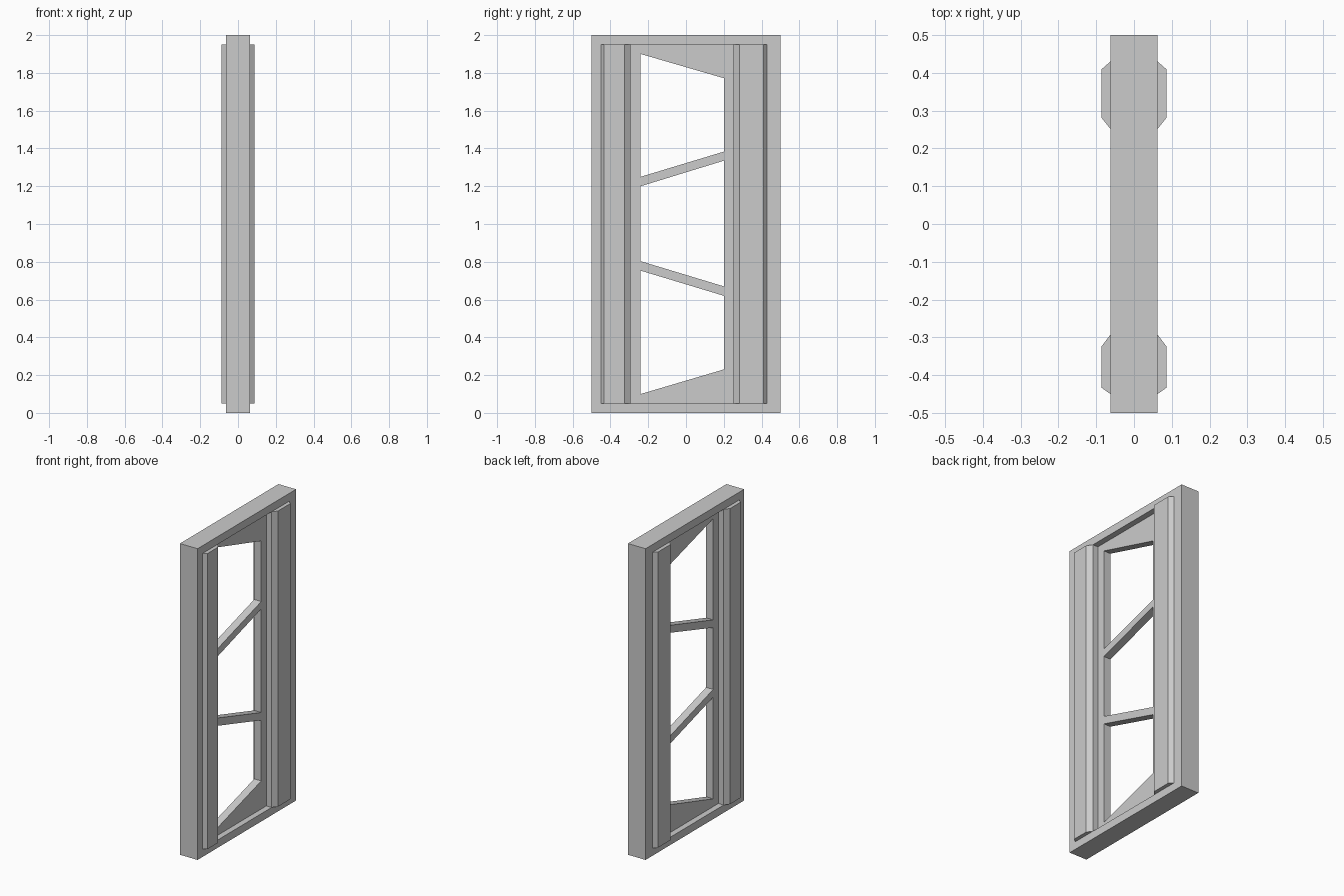
import bpy
from mathutils import Matrix

if "Cube" in bpy.data.objects:
    bpy.data.objects.remove(bpy.data.objects["Cube"])

# local sketch axes (u, v, depth) -> world (y, z, x)
SIDE = Matrix(((0, 0, 1, 0), (1, 0, 0, 0), (0, 1, 0, 0), (0, 0, 0, 1)))


def plate(name, loops, half_depth, matrix):
    """Filled outline (first loop) with holes (other loops), extruded both ways."""
    cu = bpy.data.curves.new(name, 'CURVE')
    cu.dimensions = '2D'
    cu.fill_mode = 'BOTH'
    cu.extrude = half_depth
    for pts in loops:
        s = cu.splines.new('POLY')
        s.points.add(len(pts) - 1)
        for p, (u, v) in zip(s.points, pts):
            p.co = (u, v, 0, 1)
        s.use_cyclic_u = True
    tmp = bpy.data.objects.new(name + "_sketch", cu)
    bpy.context.collection.objects.link(tmp)
    dg = bpy.context.evaluated_depsgraph_get()
    me = bpy.data.meshes.new_from_object(tmp.evaluated_get(dg))
    bpy.data.objects.remove(tmp)
    me.transform(matrix)
    me.name = name
    for poly in me.polygons:
        poly.use_smooth = False
    ob = bpy.data.objects.new(name, me)
    bpy.context.collection.objects.link(ob)
    return ob


def rect(u0, u1, v0, v1):
    return [(u0, v0), (u1, v0), (u1, v1), (u0, v1)]


HALF = 0.0625                       # half thickness of the frame
Y0, Y1, Z0, Z1 = -0.45, 0.43, 0.05, 1.95   # recess inside the frame

# outer frame
plate("frame", [rect(-0.5, 0.5, 0, 2), rect(Y0, Y1, Z0, Z1)], HALF, SIDE)

# thin recessed panel with three slanted window openings
A, B = -0.24, 0.20
openings = [(0.10, 0.23, 0.62, 0.753),
            (0.803, 0.67, 1.335, 1.20),
            (1.25, 1.383, 1.772, 1.90)]
holes = [[(A, la), (B, lb), (B, hb), (A, ha)] for la, lb, hb, ha in openings]
plate("window_panel", [rect(Y0, Y1, Z0, Z1)] + holes, 0.025, SIDE)

# bevelled vertical rails that stand proud on both faces
OUT = 0.0865
UP = Matrix.Translation((0, 0, (Z0 + Z1) / 2))
for name, y0, y1, y2, y3 in (("rail_left", Y0, -0.433, -0.325, -0.293),
                             ("rail_right", 0.252, 0.282, 0.409, Y1)):
    half = [(HALF, y0), (OUT, y1), (OUT, y2), (HALF, y3)]
    profile = half + [(-x, y) for x, y in reversed(half)]
    plate(name, [profile], (Z1 - Z0) / 2, UP)
